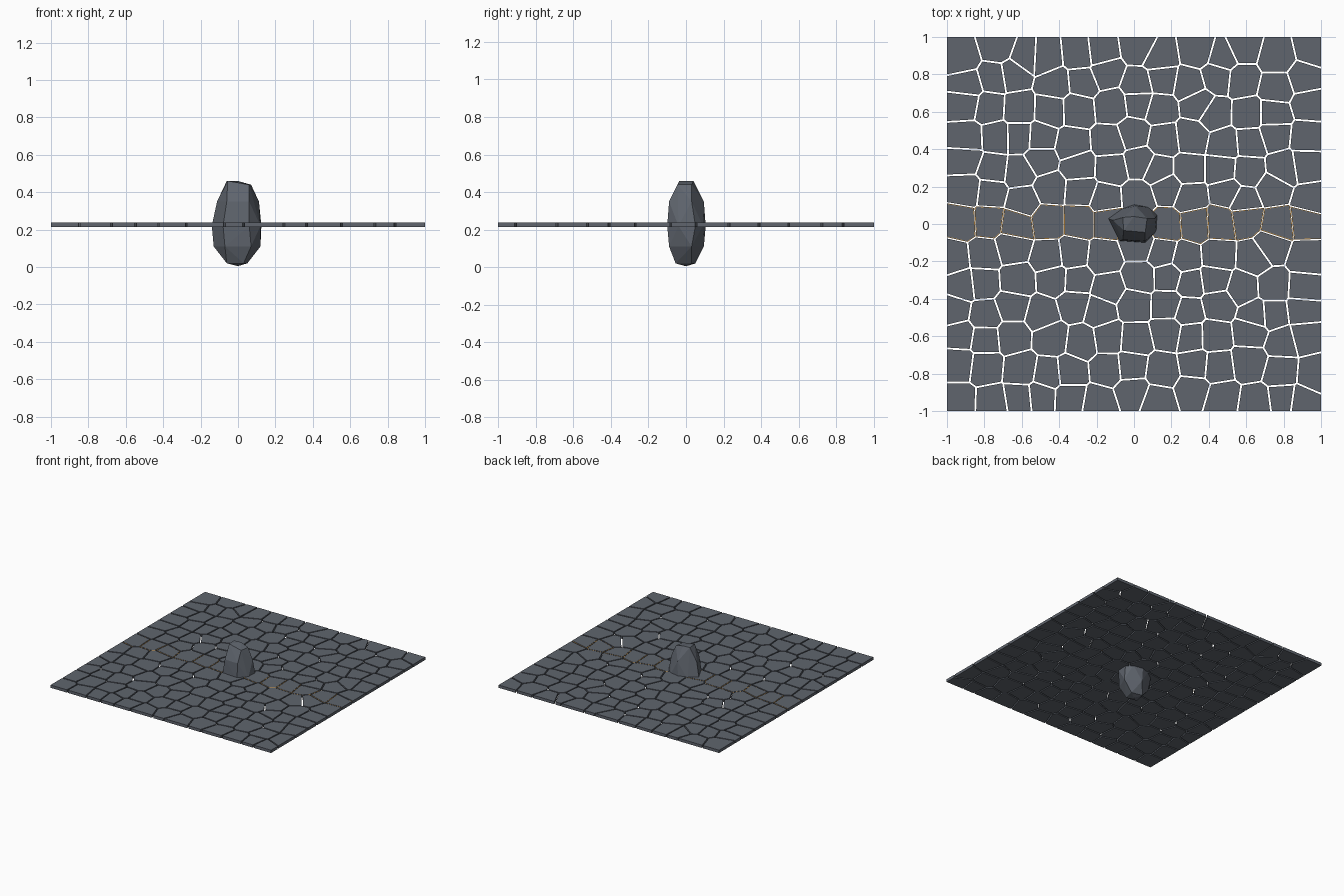
import bpy, bmesh, random
from mathutils import Vector

if "Cube" in bpy.data.objects:
    bpy.data.objects.remove(bpy.data.objects["Cube"])

random.seed(7)
N = 13
STEP = 2 / N
Z0, Z1 = 0.215, 0.238
GAP = 0.005


def material(name, color):
    m = bpy.data.materials.new(name)
    m.diffuse_color = (*color, 1)
    m.use_nodes = True
    m.node_tree.nodes["Principled BSDF"].inputs["Base Color"].default_value = m.diffuse_color
    return m


stone = material("slate", (0.115, 0.13, 0.155))
glow = material("amber", (0.8, 0.4, 0.08))


def finish(bm, name, mat):
    bmesh.ops.recalc_face_normals(bm, faces=bm.faces)
    mesh = bpy.data.meshes.new(name)
    bm.to_mesh(mesh)
    bm.free()
    mesh.materials.append(mat)
    ob = bpy.data.objects.new(name, mesh)
    bpy.context.collection.objects.link(ob)
    return ob


def clip(poly, mid, n):
    # keep the part of the polygon behind the line through mid
    out = []
    for a, b in zip(poly, poly[1:] + poly[:1]):
        da, db = (a - mid).dot(n), (b - mid).dot(n)
        if da <= 0:
            out.append(a)
        if da * db < 0:
            out.append(a + (b - a) * (da / (da - db)))
    return out


def cell(s, sites, inset):
    poly = [Vector(p) for p in ((-1, -1), (1, -1), (1, 1), (-1, 1))]
    for o in sites:
        d = o - s
        if o is not s and d.length < 0.75:
            n = d.normalized()
            poly = clip(poly, (s + o) / 2 - n * inset, n)
    return poly


def prism(bm, poly, z0, z1):
    lo = [bm.verts.new((p.x, p.y, z0)) for p in poly]
    hi = [bm.verts.new((p.x, p.y, z1)) for p in poly]
    bm.faces.new(lo[::-1])
    bm.faces.new(hi)
    for i in range(len(poly)):
        j = (i + 1) % len(poly)
        bm.faces.new((lo[i], lo[j], hi[j], hi[i]))


# Jittered grid of cell centres, with the middle row placed by hand
mid_x = [-.92, -.78, -.63, -.46, -.29, -.14, 0, .17, .33, .46, .6, .77, .92]
rows = []
for r in range(N):
    row = []
    for c in range(N):
        j = STEP * 0.26
        x = -1 + (c + .5) * STEP + random.uniform(-j, j)
        y = -1 + (r + .5) * STEP + random.uniform(-j, j)
        if r == N // 2:
            x, y = mid_x[c], 0.01 + random.uniform(-.02, .02)
        row.append(Vector((x, y)))
    rows.append(row)
sites = [s for row in rows for s in row]

# Cracked paving: separate thin tiles
bm = bmesh.new()
for s in sites:
    prism(bm, cell(s, sites, GAP), Z0, Z1)
finish(bm, "paving_tiles", stone)

# Amber seams around the middle row of tiles
bm = bmesh.new()
for s in rows[N // 2]:
    poly = cell(s, sites, GAP * 0.3)
    for a, b in zip(poly, poly[1:] + poly[:1]):
        if max(abs(a.y), abs(b.y)) > 0.5:
            continue
        d = (b - a).normalized()
        n = Vector((-d.y, d.x)) * GAP * 0.7
        quad = [a, b, b + n, a + n]
        bm.faces.new([bm.verts.new((p.x, p.y, Z1 - 0.002)) for p in quad])
finish(bm, "amber_seams", glow)

# Faceted boulder: hull of rough rings (z, outline points)
rings = [
    (0.005, [(0, 0)]),
    (0.02, [(.05, .03), (.03, -.055), (-.06, -.04), (-.04, .05)]),
    (0.11, [(.12, .03), (.07, -.09), (-.07, -.085), (-.13, .01), (0, .095)]),
    (0.22, [(.125, .05), (.12, -.04), (.06, -.1), (-.08, -.09),
            (-.14, .03), (-.07, .08), (0, .105), (.08, .09)]),
    (0.35, [(.112, .03), (.06, -.09), (-.06, -.085), (-.112, .02), (.01, .095)]),
    (0.44, [(.07, .03), (.06, -.045)]),
    (0.46, [(-.06, .035), (-.055, -.035), (0, .04)]),
]
bm = bmesh.new()
for z, pts in rings:
    for x, y in pts:
        bm.verts.new((x, y, z))
res = bmesh.ops.convex_hull(bm, input=bm.verts)
bmesh.ops.delete(bm, geom=[v for v in bm.verts if not v.link_faces], context='VERTS')
finish(bm, "boulder", stone)
